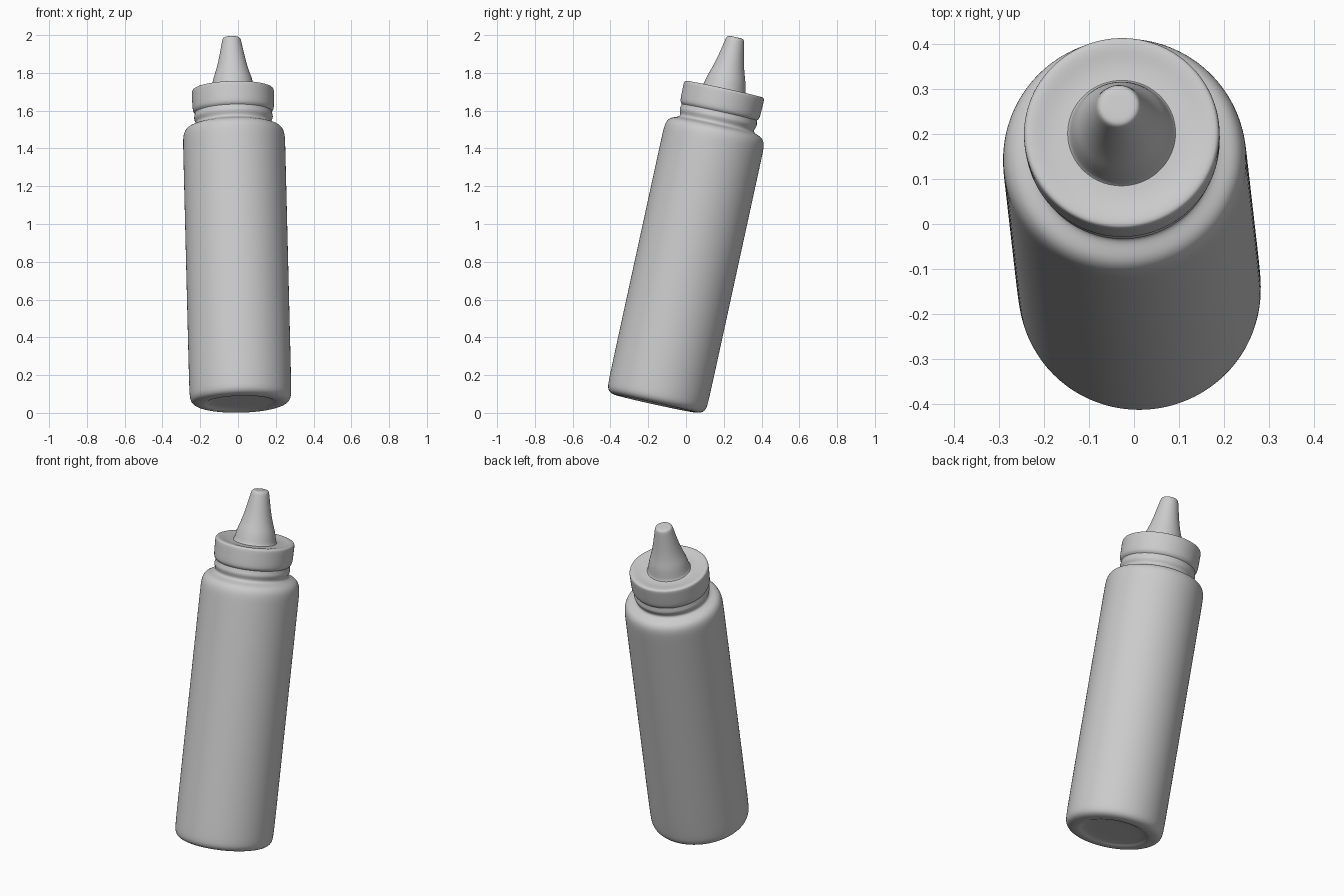
import bpy, bmesh
from math import cos, sin, tau
from mathutils import Vector, Matrix

if "Cube" in bpy.data.objects:
    bpy.data.objects.remove(bpy.data.objects["Cube"])

SIDES = 48
# Leaning centre line of the bottle
base = Vector((0.014, -0.16, 0.048))
axis = Vector((-0.025, 0.218, 1.0)).normalized()
placement = Matrix.Translation(base) @ axis.to_track_quat('Z', 'Y').to_matrix().to_4x4()


def lathe(name, profile):
    """Turn a (radius, height) profile, listed from bottom to top, round the axis."""
    bm = bmesh.new()
    rings = []
    for r, h in profile:
        if r == 0:
            rings.append([bm.verts.new((0, 0, h))])
        else:
            rings.append([bm.verts.new((r * cos(tau * i / SIDES), r * sin(tau * i / SIDES), h))
                          for i in range(SIDES)])
    for a, b in zip(rings, rings[1:]):
        for i in range(SIDES):
            j = (i + 1) % SIDES
            if len(a) == 1:
                bm.faces.new((a[0], b[j], b[i]))
            elif len(b) == 1:
                bm.faces.new((a[i], a[j], b[0]))
            else:
                bm.faces.new((a[i], a[j], b[j], b[i]))
    for f in bm.faces:
        f.smooth = True
    mesh = bpy.data.meshes.new(name)
    bm.to_mesh(mesh)
    bm.free()
    ob = bpy.data.objects.new(name, mesh)
    bpy.context.collection.objects.link(ob)
    ob.matrix_world = placement
    sub = ob.modifiers.new("smooth", 'SUBSURF')
    sub.levels = sub.render_levels = 2


# Body: recessed underside, straight wall, rounded shoulder, ridged neck
lathe("bottle_body", [
    (0, 0.015), (0.10, 0.015), (0.17, 0.013), (0.187, 0.003), (0.20, 0), (0.225, 0),
    (0.253, 0.008), (0.268, 0.03), (0.271, 0.07), (0.271, 0.4), (0.271, 0.9),
    (0.271, 1.38), (0.271, 1.44), (0.265, 1.475), (0.248, 1.497), (0.222, 1.506),
    (0.204, 1.513), (0.199, 1.525), (0.206, 1.54), (0.210, 1.553), (0.206, 1.567),
    (0.204, 1.58)])

# Screw cap: band with a rounded rim and a slightly dished top
lathe("screw_cap", [
    (0.204, 1.58), (0.211, 1.588), (0.216, 1.60), (0.217, 1.64), (0.218, 1.685),
    (0.217, 1.701), (0.208, 1.706), (0.19, 1.705), (0.165, 1.699), (0.14, 1.697),
    (0.12, 1.698)])

# Nozzle: flared foot tapering to a blunt tip
lathe("nozzle", [
    (0.12, 1.698), (0.115, 1.705), (0.110, 1.73), (0.102, 1.765), (0.089, 1.80),
    (0.076, 1.845), (0.064, 1.90), (0.053, 1.955), (0.049, 1.975), (0.043, 1.985),
    (0.03, 1.987), (0, 1.987)])
